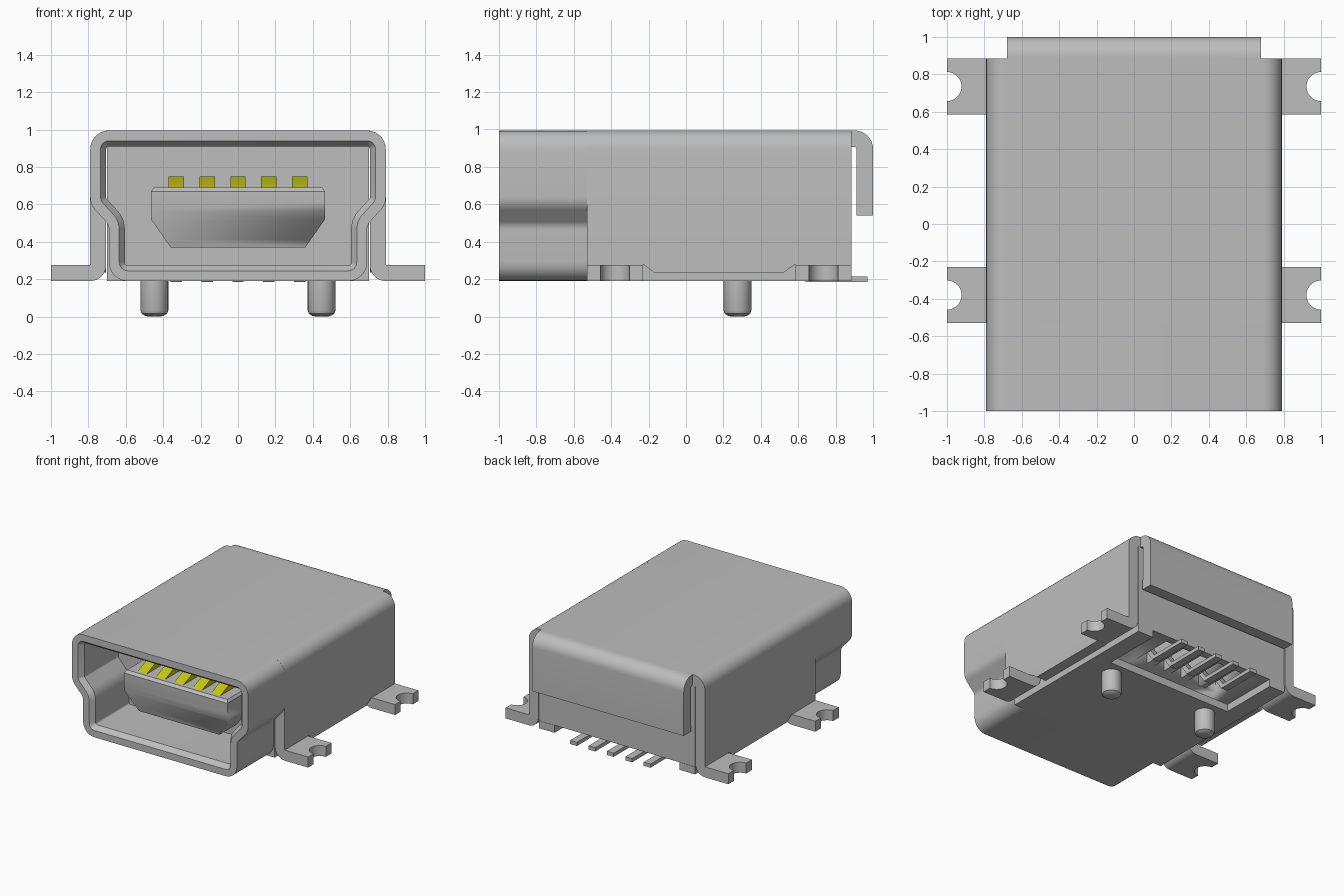
import bpy, bmesh, math
from mathutils import Vector

if "Cube" in bpy.data.objects:
    bpy.data.objects.remove(bpy.data.objects["Cube"])


def material(name, rgb):
    m = bpy.data.materials.new(name)
    m.diffuse_color = (*rgb, 1)
    m.use_nodes = True
    m.node_tree.nodes["Principled BSDF"].inputs["Base Color"].default_value = m.diffuse_color
    return m


GREY = material("grey_metal", (0.51, 0.51, 0.51))
YELLOW = material("yellow_contact", (0.58, 0.58, 0.01))
TOP, BASE, T = 0.995, 0.19, 0.085      # shell top, underside, sheet thickness
SPLIT, REAR = -0.53, 0.885             # end of the plug mouth, rear of the shell


def finish(name, bm, mat=GREY):
    bmesh.ops.recalc_face_normals(bm, faces=bm.faces)
    me = bpy.data.meshes.new(name)
    bm.to_mesh(me)
    bm.free()
    ob = bpy.data.objects.new(name, me)
    bpy.context.collection.objects.link(ob)
    me.materials.append(mat)
    bpy.ops.object.select_all(action='DESELECT')
    bpy.context.view_layer.objects.active = ob
    ob.select_set(True)
    bpy.ops.object.shade_smooth_by_angle(angle=math.radians(32))
    return ob


def prism(name, pts, lo, hi, axis, mat=GREY):
    """Extrude a 2D outline along one axis."""
    def place(p, d):
        return {'x': (d, *p), 'y': (p[0], d, p[1]), 'z': (*p, d)}[axis]
    bm = bmesh.new()
    a = [bm.verts.new(place(p, lo)) for p in pts]
    b = [bm.verts.new(place(p, hi)) for p in pts]
    bm.faces.new(a)
    bm.faces.new(b)
    for i in range(len(a)):
        j = (i + 1) % len(a)
        bm.faces.new((a[i], a[j], b[j], b[i]))
    return finish(name, bm, mat)


def box(name, x0, x1, y0, y1, z0, z1):
    return prism(name, [(x0, y0), (x1, y0), (x1, y1), (x0, y1)], z0, z1, 'z')


def arc(cx, cy, r, a0, a1, n=8):
    return [(cx + r * math.cos(math.radians(a0 + (a1 - a0) * i / n)),
             cy + r * math.sin(math.radians(a0 + (a1 - a0) * i / n))) for i in range(n + 1)]


def combine(ob, other, op):
    m = ob.modifiers.new("cut", 'BOOLEAN')
    m.operation, m.object, m.solver = op, other, 'EXACT'
    bpy.context.view_layer.objects.active = ob
    bpy.ops.object.modifier_apply(modifier=m.name)
    bpy.data.objects.remove(other)


def mouth_outline(t):
    """Rounded mouth outline, shrunk inward by t (counter-clockwise)."""
    half = [(0.69, BASE, 0.10), (0.69, 0.49, -0.06), (0.79, 0.60, 0.10), (0.79, TOP, 0.10)]
    pts = half + [(-x, z, r) for x, z, r in reversed(half)]
    n, corners, out = len(pts), [], []
    for i, (x, z, r) in enumerate(pts):
        p = Vector((x, z))
        d0 = (p - Vector(pts[i - 1][:2])).normalized()
        d1 = (Vector(pts[(i + 1) % n][:2]) - p).normalized()
        n0, n1 = Vector((-d0.y, d0.x)), Vector((-d1.y, d1.x))
        corners.append((p + (n0 + n1) * t / (1 + n0.dot(n1)), d0, d1, n0, n1, r))
    for p, d0, d1, n0, n1, r in corners:
        s = 1 if r > 0 else -1
        r = abs(r) - s * t
        ang = d0.angle(d1)
        c = p + s * (n0 + n1) * r / (1 + n0.dot(n1))
        for k in range(7):
            f = k / 6
            nn = (n0 * math.sin((1 - f) * ang) + n1 * math.sin(f * ang)) / math.sin(ang)
            out.append(tuple(c - s * nn * r))
    return out


# Mouth of the shell, with chamfered inner lip
bm = bmesh.new()
rings = [[bm.verts.new((x, y, z)) for x, z in mouth_outline(t)]
         for t, y in ((0, SPLIT), (0, -1), (0.055, -1), (T, -0.96), (T, SPLIT))]
for k in range(5):
    a, b = rings[k], rings[(k + 1) % 5]
    for i in range(len(a)):
        j = (i + 1) % len(a)
        bm.faces.new((a[i], a[j], b[j], b[i]))
finish("shell_mouth", bm)

# Rear cover of the shell: an arched sheet
right = [(0.79, 0.28)] + arc(0.69, TOP - 0.1, 0.1, 0, 90)
inner = [(0.79 - T, 0.28)] + arc(0.69, TOP - 0.1, 0.1 - T, 0, 90)
outline = right + [(-x, z) for x, z in reversed(right)]
outline += [(-x, z) for x, z in inner] + list(reversed(inner))
prism("shell_cover", outline, SPLIT, REAR, 'y')

# Folded rear flap
flap = [(REAR, TOP)] + arc(0.9, TOP - 0.1, 0.1, 90, 0) + [(1, 0.54), (0.91, 0.54)]
flap += arc(0.9, TOP - 0.1, 0.012, 0, 90, 3) + [(REAR, TOP - 0.088)]
prism("rear_flap", flap, -0.68, 0.68, 'x')

# Side skirts and solder feet
for s, side in ((1, "right"), (-1, "left")):
    skirt = [(-0.23, 0.28), (-0.17, 0.235), (0.52, 0.235), (0.585, 0.28)]
    prism(side + "_skirt", skirt, s * (0.79 - T), s * 0.79, 'x')
    for yc, end in ((-0.38, "front"), (0.735, "rear")):
        y0, y1 = yc - 0.15, yc + 0.15
        elbow = [(0.79, 0.28), (0.79 - T, 0.28)] + arc(0.79, 0.275, T, 180, 270)
        prism(f"{side}_{end}_elbow", [(s * x, z) for x, z in elbow], y0, y1, 'y')
        foot = [(0.79, y0), (1, y0)] + arc(1, yc, 0.078, 270, 90, 14) + [(1, y1), (0.79, y1)]
        prism(f"{side}_{end}_foot", [(s * x, y) for x, y in foot], BASE, 0.275, 'z')

# Inner body with lead slots, on a base that is open at the rear
XS = [i * 0.165 for i in range(-2, 3)]
body = box("body", -0.7, 0.7, SPLIT, REAR - 0.002, 0.25, TOP - T)
for x in XS:
    combine(body, box("slot_cutter", x - 0.05, x + 0.05, 0.48, 0.82, 0.2, 0.42), 'DIFFERENCE')
prism("base", [(-0.7, SPLIT), (0.7, SPLIT), (0.7, REAR), (0.56, REAR), (0.56, 0.4),
               (-0.56, 0.4), (-0.56, REAR), (-0.7, REAR)], BASE, 0.25, 'z')

# Tongue: tapered front outline crossed with a rounded nose
front = [(0.36, 0.37), (0.465, 0.52), (0.465, 0.67), (0.45, 0.69)]
tongue = prism("tongue", front + [(-x, z) for x, z in reversed(front)], -0.9, SPLIT + 0.02, 'y')
nose = [(-0.4, 0.8), (-0.4, 0.3), (-0.74, 0.3)]
nose += [(-0.8 + 0.05 * (1 - i / 6) ** 2, 0.36 + 0.31 * i / 6) for i in range(7)]
nose += [(-0.78, 0.69), (-0.78, 0.8)]
combine(tongue, prism("nose_cutter", nose, -0.6, 0.6, 'x'), 'INTERSECT')

# Contacts on the tongue and leads underneath
ramp = [(-0.77, 0.685), (-0.62, 0.748), (SPLIT, 0.748), (SPLIT, 0.685)]
lead = [(0.97, 0.185), (0.97, 0.215), (0.66, 0.215), (0.54, 0.38), (0.5, 0.38), (0.64, 0.185)]
for i, x in enumerate(XS):
    prism(f"contact_{i + 1}", ramp, x - 0.041, x + 0.041, 'x', YELLOW)
    prism(f"lead_{i + 1}", lead, x - 0.03, x + 0.03, 'x')

# Locating pegs with rounded tips
for x, side in ((-0.447, "left"), (0.447, "right")):
    bm = bmesh.new()
    prof = [(0.075, 0.2), (0.075, 0.035), (0.068, 0.016), (0.05, 0.004), (0.03, 0)]
    rows = [[bm.verts.new((x + px, 0.275 + py, z)) for px, py in arc(0, 0, r, 0, 345, 23)]
            for r, z in prof]
    for a, b in zip(rows, rows[1:]):
        for i in range(24):
            j = (i + 1) % 24
            bm.faces.new((a[i], a[j], b[j], b[i]))
    bm.faces.new(rows[0])
    bm.faces.new(rows[-1])
    finish(side + "_peg", bm)
